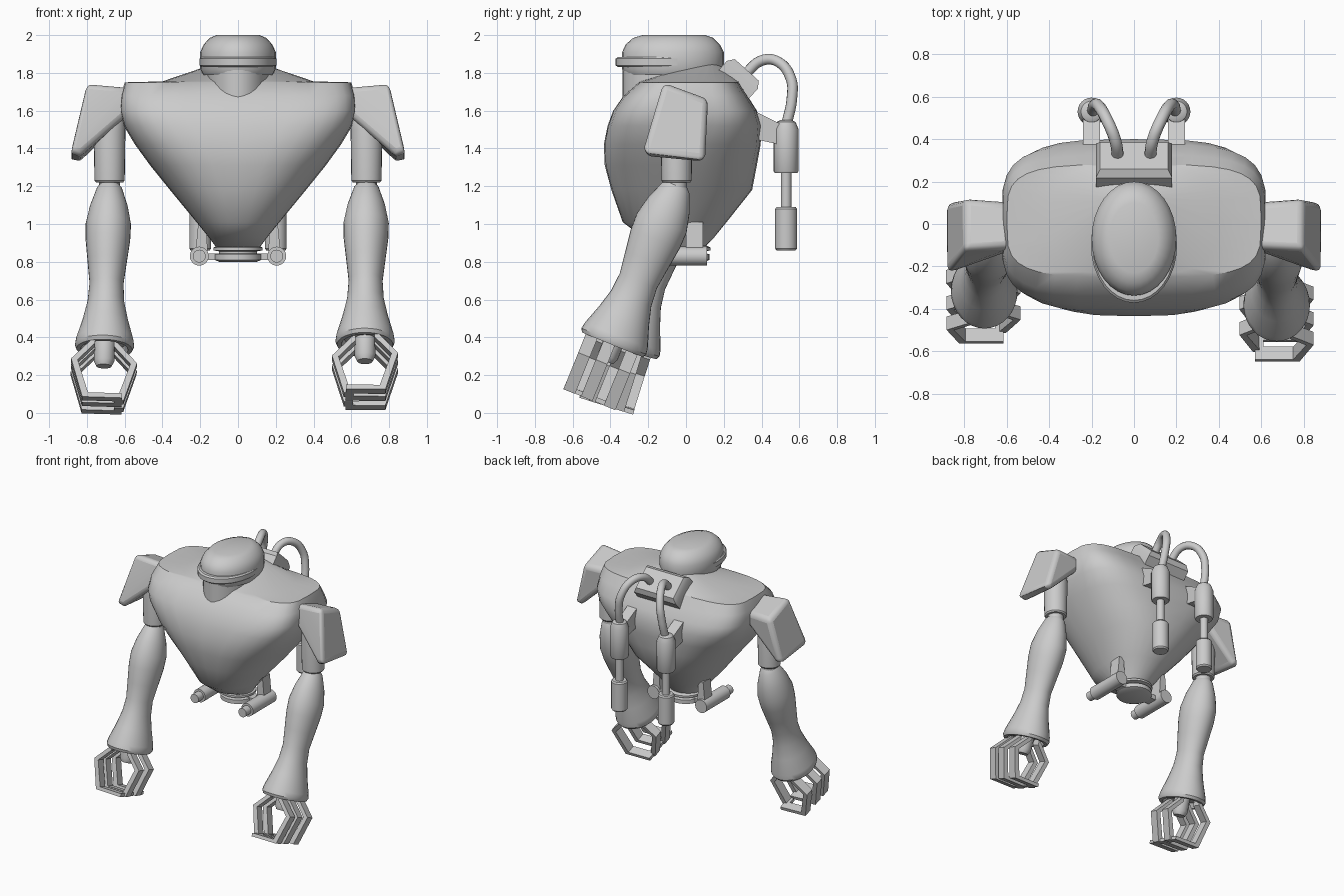
import bpy, bmesh
from math import sin, cos, pi, radians, copysign
from mathutils import Matrix, Vector

if "Cube" in bpy.data.objects:
    bpy.data.objects.remove(bpy.data.objects["Cube"], do_unlink=True)

GREY = (0.6, 0.6, 0.6, 1)
metal = bpy.data.materials.new("grey_metal")
metal.use_nodes = True
metal.diffuse_color = GREY
metal.node_tree.nodes["Principled BSDF"].inputs["Base Color"].default_value = GREY


def finish(name, bm, angle=35, bevel=0, matrix=Matrix()):
    bmesh.ops.recalc_face_normals(bm, faces=bm.faces)
    bm.transform(matrix)
    mesh = bpy.data.meshes.new(name)
    bm.to_mesh(mesh)
    bm.free()
    mesh.materials.append(metal)
    ob = bpy.data.objects.new(name, mesh)
    bpy.context.collection.objects.link(ob)
    if bevel:
        mod = ob.modifiers.new("rounding", 'BEVEL')
        mod.width, mod.segments = bevel, 3
        mod.limit_method, mod.angle_limit = 'ANGLE', radians(25)
    bpy.ops.object.select_all(action='DESELECT')
    ob.select_set(True)
    bpy.context.view_layer.objects.active = ob
    bpy.ops.object.shade_smooth_by_angle(angle=radians(angle))
    return ob


def ring(z, hx, front, back, n=2, seg=32):
    """Superellipse section; n=2 is an ellipse, higher is boxier."""
    pts = []
    for i in range(seg):
        c, s = cos(2 * pi * i / seg), sin(2 * pi * i / seg)
        x = copysign(abs(c) ** (2 / n), c) * hx
        y = copysign(abs(s) ** (2 / n), s) * (back - front) / 2
        pts.append(Vector((x, y + (front + back) / 2, z)))
    return pts


def loft(name, rings, matrix=Matrix(), angle=35, bevel=0):
    bm = bmesh.new()
    loops = [[bm.verts.new(p) for p in r] for r in rings]
    for a, b in zip(loops, loops[1:]):
        for i in range(len(a)):
            j = (i + 1) % len(a)
            bm.faces.new((a[i], a[j], b[j], b[i]))
    bm.faces.new(loops[0])
    bm.faces.new(loops[-1])
    return finish(name, bm, angle, bevel, matrix)


def lathe(name, profile, matrix=Matrix(), stretch=1, seg=24):
    """Turned part from (height, radius) pairs."""
    return loft(name, [ring(z, r, -r * stretch, r * stretch, 2, seg)
                       for z, r in profile], matrix)


def hull(name, pts, bevel=0):
    bm = bmesh.new()
    for p in pts:
        bm.verts.new(p)
    bmesh.ops.convex_hull(bm, input=bm.verts)
    bmesh.ops.dissolve_limit(bm, angle_limit=radians(8), verts=bm.verts, edges=bm.edges)
    return finish(name, bm, 35, bevel)


# Torso: rounded barrel chest tapering to the waist, with a raised collar
loft("torso", [ring(*r) for r in (
    (0.87, 0.11, -0.10, 0.09, 2),
    (0.93, 0.155, -0.23, 0.15, 2.1),
    (1.01, 0.22, -0.335, 0.215, 2.2),
    (1.18, 0.36, -0.395, 0.35, 2.4),
    (1.31, 0.465, -0.43, 0.375, 2.6),
    (1.42, 0.545, -0.435, 0.395, 3),
    (1.52, 0.605, -0.415, 0.4, 3.5),
    (1.60, 0.625, -0.385, 0.375, 4),
    (1.68, 0.62, -0.33, 0.325, 4),
    (1.75, 0.60, -0.25, 0.28, 4),
    (1.755, 0.40, -0.24, 0.28, 3),
    (1.85, 0.12, 0.05, 0.17, 2))])

# Head: neck, domed cap and visor rim
loft("neck", [ring(1.58, 0.165, -0.335, 0.18), ring(1.84, 0.165, -0.335, 0.18)])
loft("head_cap", [ring(*r) for r in (
    (1.79, 0.185, -0.32, 0.185), (1.82, 0.2, -0.338, 0.2),
    (1.91, 0.2, -0.338, 0.2), (1.95, 0.182, -0.32, 0.18),
    (1.985, 0.15, -0.28, 0.145), (2.0, 0.115, -0.23, 0.1))], angle=50)
loft("visor_rim", [ring(*r) for r in (
    (1.83, 0.195, -0.36, 0.16), (1.84, 0.203, -0.372, 0.17),
    (1.875, 0.203, -0.372, 0.17), (1.885, 0.195, -0.36, 0.16))])

# Waist plug
lathe("waist_plug", [(0.80, 0.10), (0.81, 0.125), (0.84, 0.125), (0.845, 0.10),
                     (0.855, 0.10), (0.86, 0.13), (0.875, 0.13), (0.885, 0.11)])
hull("waist_crossbar", [(x, y, z) for x in (-0.2, 0.2) for y in (-0.03, 0.05)
                        for z in (0.81, 0.845)])

# Hose socket: tilted tapered block on the upper back
tilt = Matrix.Translation((0, 0.285, 1.775)) @ Matrix.Rotation(radians(-42), 4, 'X')
loft("hose_socket", [[Vector((x * w, y * d, z)) for x, y in
                      ((-1, -1), (1, -1), (1, 1), (-1, 1))]
                     for z, w, d in ((-0.06, 0.18, 0.11), (0.02, 0.18, 0.11),
                                     (0.055, 0.16, 0.085))], tilt)


def hose(s):
    data = bpy.data.curves.new("hose", 'CURVE')
    data.dimensions = '3D'
    data.bevel_depth, data.bevel_resolution = 0.028, 4
    data.resolution_u, data.use_fill_caps = 8, True
    path = ((0.075, 0.31, 1.79), (0.09, 0.40, 1.865), (0.125, 0.485, 1.86),
            (0.165, 0.555, 1.77), (0.185, 0.56, 1.66), (0.195, 0.53, 1.52))
    spline = data.splines.new('BEZIER')
    spline.bezier_points.add(len(path) - 1)
    for bp, (x, y, z) in zip(spline.bezier_points, path):
        bp.co = (x * s, y, z)
        bp.handle_left_type = bp.handle_right_type = 'AUTO'
    data.materials.append(metal)
    bpy.context.collection.objects.link(bpy.data.objects.new("hose", data))


def finger(name, s, offset, flip, matrix):
    """Bent flat finger: outward, down, then hooked inward."""
    outer = [(0.05, 0.0), (0.175, -0.13), (0.11, -0.34)]
    inner = [(0.08, -0.315), (0.14, -0.135), (0.05, -0.04)]
    reach = -0.1 if flip > 0 else 0.06
    outline = outer + [(reach, -0.34), (reach, -0.315)] + inner
    loft(name, [[Vector((x * s * flip, y, z)) for x, z in outline]
                for y in (offset - 0.033, offset + 0.033)], matrix)


def arm(s, side, swing, splay):
    # Shoulder pad: angular shell flaring down and outward
    hull(side + "_shoulder_pad", [(x * s, y, z) for x, y, z in (
        (0.58, -0.11, 1.73), (0.58, 0.10, 1.66), (0.80, -0.12, 1.75), (0.80, 0.12, 1.66),
        (0.885, 0.10, 1.34), (0.885, -0.23, 1.38), (0.835, 0.10, 1.33),
        (0.835, -0.22, 1.36), (0.58, 0.10, 1.58), (0.58, -0.13, 1.58))], 0.035)
    # Upper arm with rounded shoulder end
    place = Matrix.Translation((0.68 * s, -0.05, 0))
    lathe(side + "_upper_arm", [(1.22, 0.072), (1.23, 0.08), (1.5, 0.084),
                                (1.57, 0.075), (1.61, 0.045)], place)
    lathe(side + "_elbow", [(1.14, 0.055), (1.24, 0.055)], place)
    # Forearm flaring into a cuff, swung forward from the elbow
    swung = (Matrix.Translation((0.68 * s, -0.05, 1.2))
             @ Matrix.Rotation(radians(splay), 4, 'Y')
             @ Matrix.Rotation(radians(-swing), 4, 'X'))
    lathe(side + "_forearm", [
        (0.015, 0.045), (-0.01, 0.066), (-0.11, 0.1), (-0.21, 0.12), (-0.3, 0.118),
        (-0.42, 0.104), (-0.54, 0.09), (-0.64, 0.097), (-0.74, 0.12), (-0.85, 0.152),
        (-0.885, 0.157), (-0.905, 0.148), (-0.905, 0.125), (-0.87, 0.11)], swung, 1.18, 32)
    # Wrist and hand
    lathe(side + "_wrist", [(-0.86, 0.055), (-0.97, 0.055), (-1.0, 0.04)], swung)
    hand = swung @ Matrix.Translation((0, 0, -0.88))
    for offset in (-0.12, -0.02, 0.11):
        finger(side + "_finger", s, offset, 1, hand)
    for offset in (-0.07, 0.06):
        finger(side + "_thumb", s, offset, -1, hand)


for s, side in ((1, "left"), (-1, "right")):
    hose(s)
    # Canisters hanging from the hose
    lathe(side + "_canister", [
        (0.86, 0.05), (0.87, 0.058), (1.08, 0.058), (1.09, 0.05), (1.09, 0.028),
        (1.27, 0.028), (1.27, 0.06), (1.28, 0.066), (1.5, 0.066), (1.54, 0.05),
        (1.55, 0.03)], Matrix.Translation((0.2 * s, 0.53, 0)))
    hull(side + "_canister_bracket", [(x * s, y, z) for x in (0.16, 0.24) for y, z in (
        (0.36, 1.6), (0.41, 1.57), (0.5, 1.53), (0.5, 1.42), (0.36, 1.45))])
    # Waist nozzle pointing forward, with its strut
    lathe(side + "_nozzle", [(-0.11, 0.05), (0.18, 0.05), (0.18, 0.034), (0.24, 0.034)],
          Matrix.Translation((0.205 * s, 0, 0.83)) @ Matrix.Rotation(pi / 2, 4, 'X'))
    hull(side + "_nozzle_strut", [(x * s, y, z) for y in (0.0, 0.09) for x, z in (
        (0.16, 0.85), (0.225, 0.85), (0.21, 1.01), (0.17, 1.01))])

arm(1, "left", 22, 0.5)
arm(-1, "right", 17.5, 1.8)
